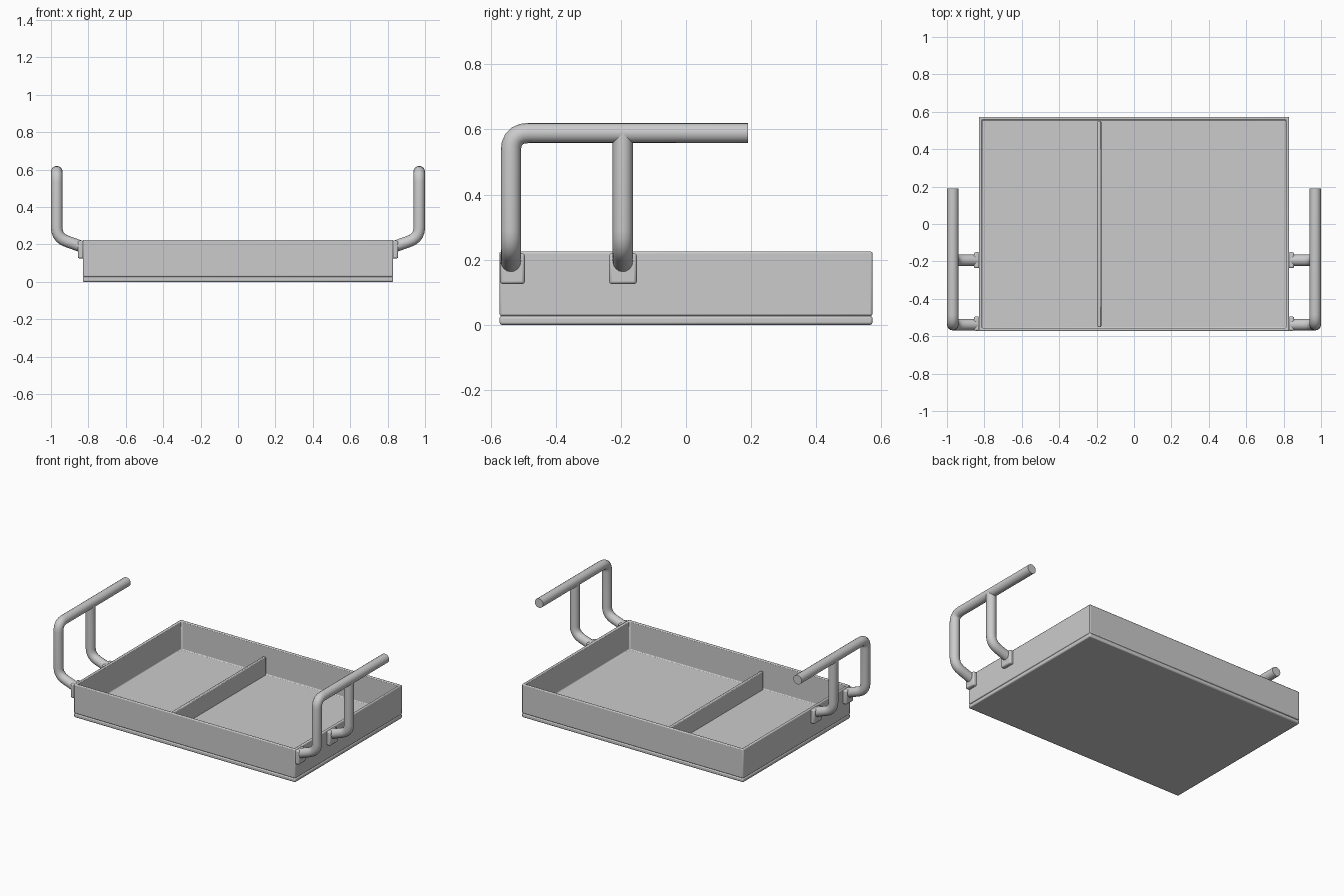
import bpy, bmesh
from mathutils import Vector

if "Cube" in bpy.data.objects:
    bpy.data.objects.remove(bpy.data.objects["Cube"])


def finish(name, mesh, bevel=0.0, mirror=False):
    ob = bpy.data.objects.new(name, mesh)
    bpy.context.collection.objects.link(ob)
    if bevel:
        b = ob.modifiers.new("bevel", 'BEVEL')
        b.width, b.segments, b.limit_method = bevel, 2, 'ANGLE'
    if mirror:
        ob.modifiers.new("mirror", 'MIRROR')
    bpy.ops.object.select_all(action='DESELECT')
    ob.select_set(True)
    bpy.context.view_layer.objects.active = ob
    bpy.ops.object.shade_smooth_by_angle(angle=0.6)
    return ob


def box_bm(lo, hi):
    bm = bmesh.new()
    bmesh.ops.create_cube(bm, size=1)
    for v in bm.verts:
        v.co = [hi[i] if v.co[i] > 0 else lo[i] for i in range(3)]
    return bm


def to_object(name, bm, **kw):
    bmesh.ops.recalc_face_normals(bm, faces=bm.faces)
    me = bpy.data.meshes.new(name)
    bm.to_mesh(me)
    bm.free()
    return finish(name, me, **kw)


def rounded(points, radius, steps=5):
    """Polyline with each inner corner replaced by a quadratic arc."""
    pts = [Vector(p) for p in points]
    out = [pts[0]]
    for a, b, c in zip(pts, pts[1:], pts[2:]):
        p = b + (a - b).normalized() * radius
        q = b + (c - b).normalized() * radius
        for i in range(steps + 1):
            t = i / steps
            out.append(p * (1 - t) ** 2 + b * 2 * t * (1 - t) + q * t * t)
    return out + [pts[-1]]


def tube(name, points, r):
    cu = bpy.data.curves.new(name, 'CURVE')
    cu.dimensions = '3D'
    cu.bevel_depth, cu.bevel_resolution, cu.use_fill_caps = r, 6, True
    sp = cu.splines.new('POLY')
    sp.points.add(len(points) - 1)
    for p, co in zip(sp.points, points):
        p.co = (*co, 1)
    tmp = bpy.data.objects.new("tmp", cu)
    bpy.context.collection.objects.link(tmp)
    dg = bpy.context.evaluated_depsgraph_get()
    me = bpy.data.meshes.new_from_object(tmp.evaluated_get(dg))
    bpy.data.objects.remove(tmp)
    me.name = name
    return finish(name, me, mirror=True)


# base plate
X, Y = 0.83, 0.573
to_object("base_plate", box_bm((-X, -Y, 0), (X, Y, 0.027)), bevel=0.007)

# tray with walls: inset the top and sink it to the floor
bm = box_bm((-X, -Y, 0.027), (X, Y, 0.225))
top = max(bm.faces, key=lambda f: f.calc_center_median().z)
bmesh.ops.inset_region(bm, faces=[top], thickness=0.024)
ext = bmesh.ops.extrude_face_region(bm, geom=[top])
for v in (g for g in ext["geom"] if isinstance(g, bmesh.types.BMVert)):
    v.co.z = 0.033
bmesh.ops.delete(bm, geom=[f for f in bm.faces if f == top], context='FACES_ONLY')
to_object("tray", bm, bevel=0.006)

# divider
to_object("divider", box_bm((-0.195, -0.551, 0.03), (-0.175, 0.551, 0.155)), bevel=0.005)

# handles: front post runs into the grip, rear post meets it from below
R, HX, HZ = 0.031, 0.969, 0.589
YF, YR = -0.538, -0.194


def foot(y):
    return [(0.84, y, 0.19), (HX, y, 0.236)]


front = foot(YF) + [(HX, YF, HZ), (HX, 0.19, HZ)]
tube("handle_grip", rounded(front, 0.055), R)
tube("handle_rear_post", rounded(foot(YR) + [(HX, YR, HZ)], 0.055), R)

# mounting plates
for name, y0, y1 in (("front_mount", -0.571, -0.495), ("rear_mount", -0.236, -0.151)):
    to_object(name, box_bm((0.825, y0, 0.125), (0.856, y1, 0.22)), bevel=0.008, mirror=True)
